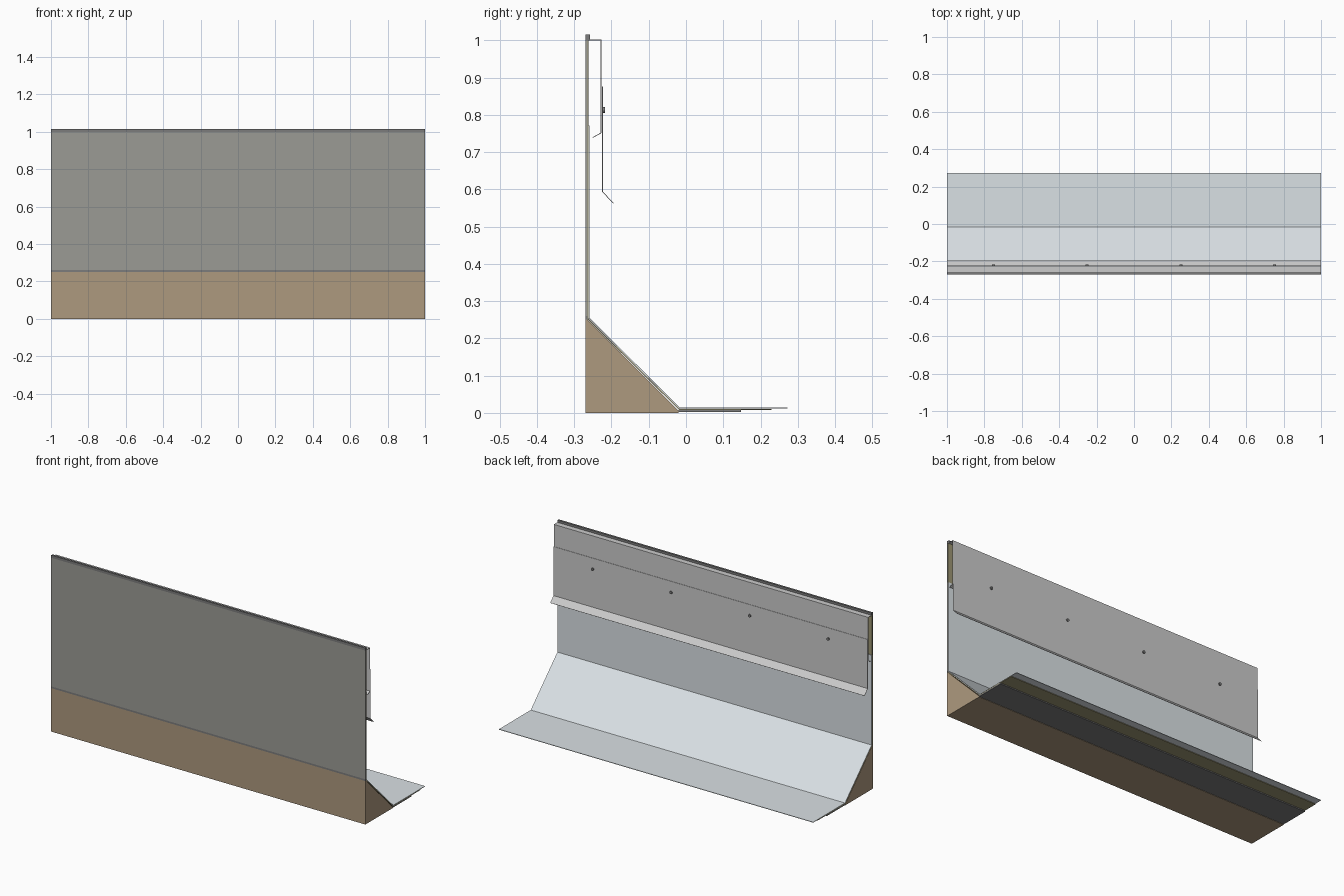
import bpy, bmesh
from mathutils import Vector

if "Cube" in bpy.data.objects:
    bpy.data.objects.remove(bpy.data.objects["Cube"])


def material(name, rgb):
    m = bpy.data.materials.new(name)
    m.diffuse_color = (*rgb, 1)
    m.use_nodes = True
    m.node_tree.nodes["Principled BSDF"].inputs["Base Color"].default_value = m.diffuse_color
    return m


WOOD = material("wood", (0.42, 0.32, 0.21))
PLY = material("ply", (0.20, 0.20, 0.20))
OLIVE = material("olive_ply", (0.33, 0.30, 0.17))
CAP = material("cap_sheet", (0.70, 0.75, 0.78))
WALL = material("wall_sheet", (0.33, 0.33, 0.30))


def finish(name, bm, mat):
    bmesh.ops.recalc_face_normals(bm, faces=bm.faces)
    me = bpy.data.meshes.new(name)
    bm.to_mesh(me)
    bm.free()
    ob = bpy.data.objects.new(name, me)
    bpy.context.collection.objects.link(ob)
    if mat:
        me.materials.append(mat)
    return ob


def extrude(name, profile, mat=None):
    """Closed (y, z) profile extruded along the full length in x."""
    bm = bmesh.new()
    face = bm.faces.new([bm.verts.new((-1, y, z)) for y, z in profile])
    ext = bmesh.ops.extrude_face_region(bm, geom=[face])
    bmesh.ops.translate(bm, vec=(2, 0, 0),
                        verts=[v for v in ext["geom"] if isinstance(v, bmesh.types.BMVert)])
    return finish(name, bm, mat)


def sheet(name, path, t, mat=None):
    """Folded sheet: open (y, z) path thickened by t on its right, with mitred bends."""
    p = [Vector(q) for q in path]
    dirs = [(b - a).normalized() for a, b in zip(p, p[1:])]
    norms = [Vector((d.y, -d.x)) for d in dirs]
    off = []
    for i, q in enumerate(p):
        n0, n1 = norms[max(i - 1, 0)], norms[min(i, len(norms) - 1)]
        off.append(q + (n0 + n1) * (t / (1 + n0.dot(n1))))
    return extrude(name, p + off[::-1], mat)


# Triangular cant strip
extrude("cant_strip", [(-0.27, 0), (-0.02, 0), (-0.02, 0.005), (-0.265, 0.25), (-0.27, 0.25)], WOOD)

# Roof base ply, stopping at the cant
extrude("base_ply", [(-0.02, 0.002), (0.147, 0.002), (0.147, 0.008), (-0.02, 0.008)], PLY)

# Wall sheet behind the flashing
extrude("wall_sheet", [(-0.27, 0.26), (-0.265, 0.26), (-0.265, 1.0), (-0.27, 1.0)], WALL)
extrude("wall_base_edge", [(-0.27, 0.25), (-0.265, 0.25), (-0.265, 0.26), (-0.27, 0.26)], PLY)

# Plies folded over the cant and up the wall
sheet("under_ply", [(-0.265, 1.0), (-0.265, 0.2515), (-0.0185, 0.008), (0.23, 0.008)], -0.003, OLIVE)
sheet("cap_sheet", [(-0.262, 0.772), (-0.262, 0.254), (-0.018, 0.0115), (0.272, 0.0115)], -0.003, CAP)

# Top termination bar
extrude("termination_bar", [(-0.27, 1.0), (-0.258, 1.0), (-0.258, 1.015), (-0.27, 1.015)], PLY)

# Upper receiver flashing and lower counterflashing
sheet("receiver_flashing", [(-0.262, 1.002), (-0.227, 1.002), (-0.227, 0.751), (-0.25, 0.738)], 0.002)
sheet("counterflashing", [(-0.223, 0.876), (-0.223, 0.594), (-0.194, 0.563)], 0.002)

# Fasteners through the counterflashing
for i in range(4):
    x = -0.75 + 0.5 * i
    bpy.ops.mesh.primitive_cylinder_add(vertices=12, radius=0.008, depth=0.008,
                                        location=(x, -0.221, 0.813), rotation=(1.5708, 0, 0))
    ob = bpy.context.object
    ob.name = f"fastener_{i + 1}"
    ob.data.materials.append(PLY)
